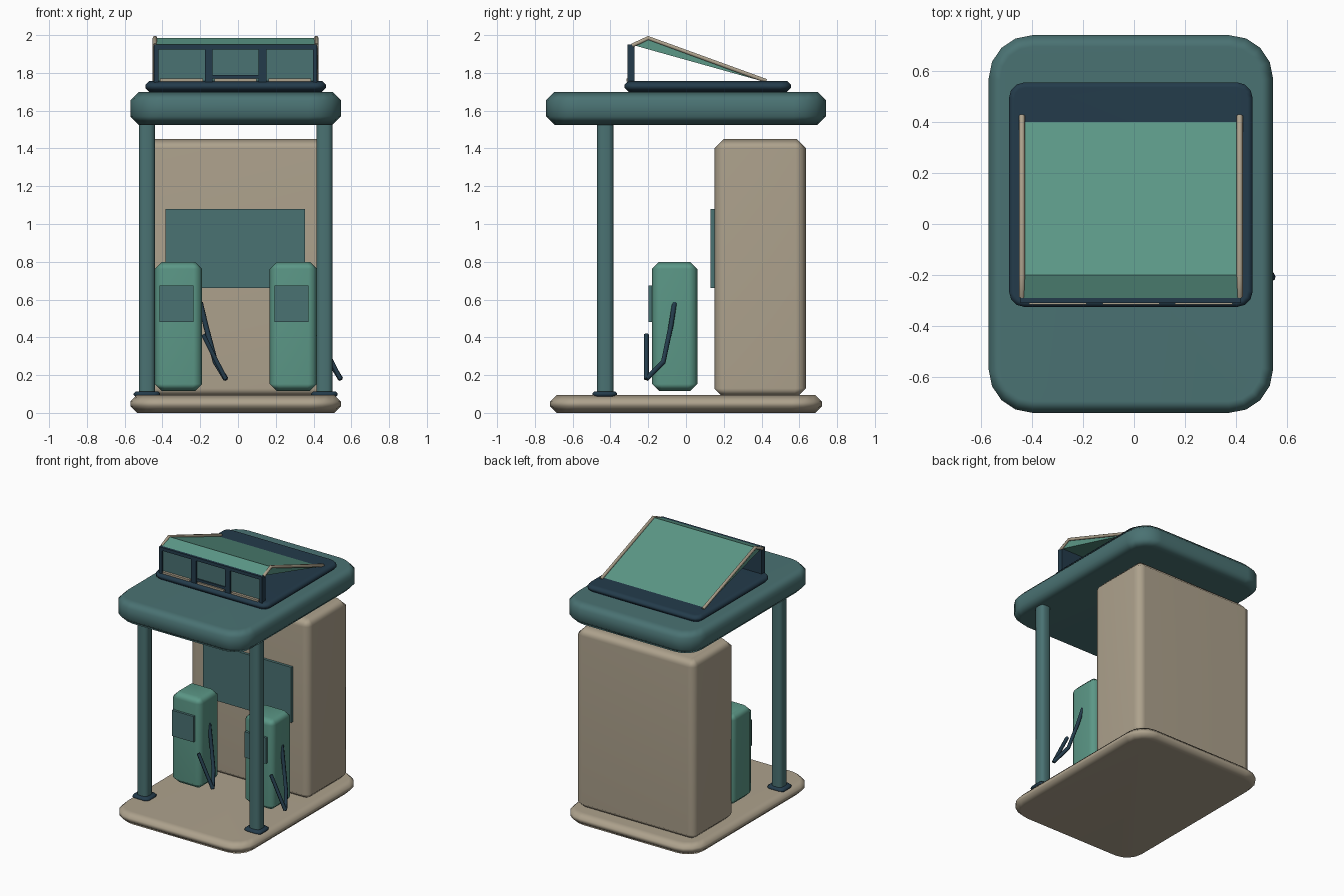
import bpy, bmesh, math
from mathutils import Vector

cube = bpy.data.objects.get("Cube")
if cube:
    bpy.data.objects.remove(cube, do_unlink=True)


def material(name, rgb):
    m = bpy.data.materials.new(name)
    m.use_nodes = True
    col = (*rgb, 1)
    m.diffuse_color = col
    m.node_tree.nodes["Principled BSDF"].inputs["Base Color"].default_value = col
    return m


GREEN = material("sea green", (0.105, 0.31, 0.24))
TEAL = material("dull teal", (0.068, 0.168, 0.17))
NAVY = material("dark navy", (0.017, 0.044, 0.07))
BEIGE = material("warm beige", (0.42, 0.36, 0.265))


def finish(name, bm, mat, angle=50, weighted=False):
    bmesh.ops.recalc_face_normals(bm, faces=bm.faces)
    me = bpy.data.meshes.new(name)
    bm.to_mesh(me)
    bm.free()
    me.materials.append(mat)
    me.shade_smooth()
    me.set_sharp_from_angle(angle=math.radians(angle))
    ob = bpy.data.objects.new(name, me)
    bpy.context.collection.objects.link(ob)
    if weighted:
        ob.modifiers.new("flat tops", "WEIGHTED_NORMAL").keep_sharp = True
    return ob


def block(name, x, y, z, mat, corner=0, edge=0, seg=1, weighted=False):
    """Box from (min, max) ranges; rounded upright corners, chamfered rims."""
    bm = bmesh.new()
    bmesh.ops.create_cube(bm, size=1)
    for v in bm.verts:
        v.co = [r[0] + (c + 0.5) * (r[1] - r[0]) for r, c in zip((x, y, z), v.co)]
    if corner:
        upright = [e for e in bm.edges if abs(e.verts[0].co.z - e.verts[1].co.z) > 1e-4]
        bmesh.ops.bevel(bm, geom=upright, offset=corner, segments=seg, profile=0.5, affect="EDGES")
    if edge:
        rims = [e for e in bm.edges if abs(e.verts[0].co.z - e.verts[1].co.z) < 1e-4]
        bmesh.ops.bevel(bm, geom=rims, offset=edge, segments=1, profile=0.5, affect="EDGES")
    return finish(name, bm, mat, weighted=weighted)


def tube(name, points, radius, mat):
    """Round-ish rod that follows a path, with closed ends."""
    cu = bpy.data.curves.new(name, "CURVE")
    cu.dimensions = "3D"
    cu.bevel_depth = radius
    cu.bevel_resolution = 1
    cu.use_fill_caps = True
    sp = cu.splines.new("POLY")
    sp.points.add(len(points) - 1)
    for p, co in zip(sp.points, points):
        p.co = (*co, 1)
    cu.materials.append(mat)
    ob = bpy.data.objects.new(name, cu)
    bpy.context.collection.objects.link(ob)
    return ob


MID = -0.0125  # centre line of the building


def span(c, w):
    return (c - w / 2, c + w / 2)


# Ground slab, kiosk and canopy
block("base_slab", span(MID, 1.115), (-0.72, 0.72), (0, 0.095), BEIGE, 0.16, 0.035, 4, True)
block("kiosk", span(MID, 1.0), (0.15, 0.635), (0.08, 1.45), BEIGE, 0.055, 0.05, 2, True)
block("kiosk_window", (-0.385, 0.355), (0.13, 0.16), (0.66, 1.08), TEAL)
block("canopy", span(MID, 1.115), (-0.74, 0.74), (1.525, 1.70), TEAL, 0.17, 0.045, 4, True)

# Columns with feet
for side, s in (("right", -1), ("left", 1)):
    cx = MID + s * 0.47
    block(side + "_column", span(cx, 0.085), span(-0.4275, 0.085), (0.09, 1.53), TEAL, 0.024, 0, 2)
    block(side + "_column_foot", span(cx, 0.14), span(-0.43, 0.13), (0.085, 0.113), NAVY, 0.03, 0.01, 2)

# Fuel pumps with screen, hose and nozzle
for side, px in (("right", -0.315), ("left", 0.293)):
    block(side + "_pump", span(px, 0.25), (-0.18, 0.06), (0.115, 0.80), GREEN, 0.045, 0.038, 2, True)
    block(side + "_pump_screen", span(px - 0.01, 0.18), (-0.198, -0.17), (0.48, 0.675), TEAL)
    tube(side + "_hose", [(px + 0.115, -0.06, 0.585), (px + 0.145, -0.08, 0.46),
                          (px + 0.195, -0.12, 0.27), (px + 0.25, -0.21, 0.18)], 0.014, NAVY)
    tube(side + "_nozzle", [(px + 0.13, -0.21, 0.415), (px + 0.25, -0.21, 0.178)], 0.013, NAVY)

# Rooftop skylight: plinth and window wall
block("skylight_plinth", span(MID, 0.955), (-0.325, 0.555), (1.70, 1.757), NAVY, 0.06, 0.02, 3, True)
block("skylight_wall", span(MID, 0.85), (-0.29, -0.272), (1.75, 1.95), NAVY)
block("skylight_top_bar", span(MID, 0.86), (-0.31, -0.272), (1.925, 1.95), NAVY)
for i, bx in enumerate((-0.433, -0.155, 0.13, 0.408)):
    block(f"skylight_post_{i}", span(bx, 0.022 if i in (0, 3) else 0.042),
          (-0.31, -0.272), (1.75, 1.95), NAVY)
for i, (x0, x1) in enumerate(((-0.422, -0.176), (-0.134, 0.109), (0.151, 0.397))):
    block(f"skylight_pane_{i}", (x0, x1), (-0.297, -0.289), (1.757, 1.925), TEAL)
    block(f"skylight_sill_{i}", (x0 + 0.01, x1 - 0.01), (-0.316, -0.296), (1.755, 1.769), BEIGE)
block("skylight_middle_rail", (-0.134, 0.109), (-0.305, -0.289), (1.769, 1.788), NAVY)

# Sloping skylight roof: a triangular profile swept across the width
bm = bmesh.new()
profile = [(-0.29, 1.95), (-0.2, 1.985), (0.40, 1.757)]
face = bm.faces.new([bm.verts.new((MID - 0.425, y, z)) for y, z in profile])
swept = bmesh.ops.extrude_face_region(bm, geom=[face])["geom"]
bmesh.ops.translate(bm, vec=Vector((0.85, 0, 0)),
                    verts=[g for g in swept if isinstance(g, bmesh.types.BMVert)])
finish("skylight_roof", bm, GREEN, 15)

# Edge trim along both sides of the sloping roof
for side, s in (("right", -1), ("left", 1)):
    tx = MID + s * 0.427
    tube(side + "_roof_trim", [(tx, -0.285, 1.945), (tx, -0.2, 1.985), (tx, 0.425, 1.757)], 0.012, BEIGE)
